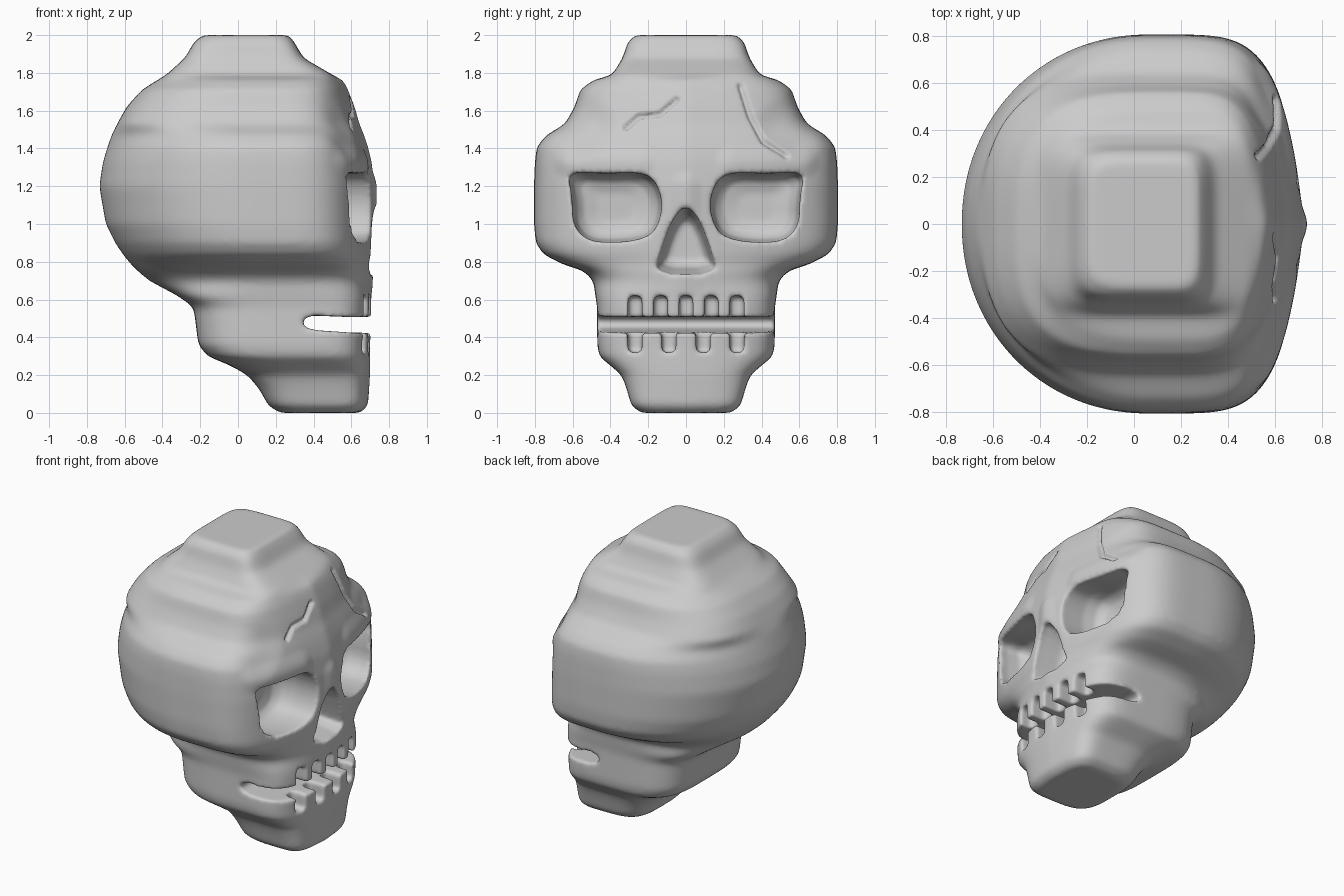
import bpy, bmesh, math
from mathutils import Vector

cube = bpy.data.objects.get("Cube")
if cube:
    bpy.data.objects.remove(cube, do_unlink=True)

shade = (0.6, 0.6, 0.6, 1)
bone = bpy.data.materials.new("bone grey")
bone.use_nodes = True
bone.diffuse_color = shade
bone.node_tree.nodes["Principled BSDF"].inputs["Base Color"].default_value = shade


def loft(name, rings):
    """Closed solid skinned over rings with equal point counts."""
    bm = bmesh.new()
    loops = [[bm.verts.new(point) for point in ring] for ring in rings]
    count = len(loops[0])
    for lower, upper in zip(loops, loops[1:]):
        for i in range(count):
            j = (i + 1) % count
            bm.faces.new((lower[i], lower[j], upper[j], upper[i]))
    bm.faces.new(loops[0][::-1])
    bm.faces.new(loops[-1])
    bmesh.ops.recalc_face_normals(bm, faces=bm.faces[:])
    mesh = bpy.data.meshes.new(name)
    bm.to_mesh(mesh)
    bm.free()
    obj = bpy.data.objects.new(name, mesh)
    bpy.context.collection.objects.link(obj)
    return obj


def character(height):
    """Face squareness, back squareness and how far the face bows back at its sides."""
    if height < 0.66:
        return 4.5, 4, 0.1
    if height < 0.77:
        return 4.5, 2.3, 0.15
    if height < 1.5:
        return 5, 2.05, 0.22
    if height < 1.77:
        return 5, 3, 0.2
    return 6, 6, 0


def outline(height, back, front, half_width, count=96):
    """Horizontal rounded outline of the skull at one height."""
    face_power, back_power, bow = character(height)
    centre = (back + front) / 2 + 0.06
    points = []
    for i in range(count):
        angle = math.tau * i / count
        c, s = math.cos(angle), math.sin(angle)
        power = face_power if c > 0 else back_power
        across = abs(s) ** (2 / power)
        reach = (front - centre) * (1 - bow * across ** 1.2) if c > 0 else centre - back
        x = centre + math.copysign(abs(c) ** (2 / power), c) * reach
        points.append((x, math.copysign(across, s) * half_width, height))
    return points


def apply_modifier(obj, kind, **settings):
    modifier = obj.modifiers.new(kind.title(), kind)
    for key, value in settings.items():
        setattr(modifier, key, value)
    bpy.context.view_layer.objects.active = obj
    bpy.ops.object.modifier_apply(modifier=modifier.name)


def cut(obj, cutter):
    cutter.hide_render = True
    apply_modifier(obj, "BOOLEAN", operation="DIFFERENCE", solver="MANIFOLD", object=cutter)
    bpy.data.objects.remove(cutter, do_unlink=True)


def round_corners(rim, passes=2):
    """Corner cutting of a closed outline."""
    for step in range(passes):
        softer = []
        for (ay, az), (by, bz) in zip(rim, rim[1:] + rim[:1]):
            softer.append((ay * 0.75 + by * 0.25, az * 0.75 + bz * 0.25))
            softer.append((ay * 0.25 + by * 0.75, az * 0.25 + bz * 0.75))
        rim = softer
    return rim


def opening(name, rim, profile):
    """Face opening whose outline is scaled along a depth profile."""
    centre_y = sum(y for y, z in rim) / len(rim)
    centre_z = sum(z for y, z in rim) / len(rim)
    rings = []
    for x, scale in profile:
        rings.append([(x, centre_y + (y - centre_y) * scale, centre_z + (z - centre_z) * scale)
                      for y, z in rim])
    return loft(name, rings)


def tooth_gap(centre, bottom, top, half_width=0.036):
    left, right = centre - half_width, centre + half_width
    rings = [[(x, left, bottom), (x, right, bottom), (x, right, top), (x, left, top)]
             for x in (0.58, 1)]
    return loft("tooth_gap", rings)


# Stepped skull: height, back, front, half width
levels = [
    (0, .22, .65, .24), (.04, .16, .69, .29), (.13, .11, .695, .315), (.2, .05, .7, .34),
    (.25, -.04, .7, .4), (.3, -.16, .7, .46), (.36, -.21, .7, .47), (.56, -.235, .71, .47),
    (.62, -.32, .71, .48), (.7, -.47, .715, .49), (.75, -.53, .72, .54),
    (.79, -.57, .72, .66), (.84, -.61, .725, .755), (.9, -.65, .725, .795), (1, -.7, .725, .805),
    (1.2, -.735, .725, .805), (1.33, -.715, .71, .8), (1.41, -.69, .69, .79),
    (1.47, -.67, .67, .74), (1.53, -.64, .645, .64), (1.62, -.59, .62, .59),
    (1.71, -.51, .585, .56), (1.76, -.43, .56, .495), (1.79, -.38, .5, .39),
    (1.88, -.28, .345, .335), (1.96, -.235, .3, .31), (2, -.19, .27, .27),
]
skull = loft("skull", [outline(*level) for level in levels])
apply_modifier(skull, "REMESH", mode="VOXEL", voxel_size=0.018)
apply_modifier(skull, "SMOOTH", factor=0.5, iterations=8)

# Eye sockets
eye_rim = [(.12, 1.1), (.16, .96), (.25, .915), (.4, .9), (.53, .915), (.6, 1),
           (.6, 1.14), (.63, 1.28), (.44, 1.265), (.24, 1.275), (.16, 1.23)]
bowl = [(1, 1), (0.53, 1), (0.44, 0.92), (0.4, 0.75), (0.38, 0.4)]
for side in (-1, 1):
    rim = round_corners([(side * y, z) for y, z in eye_rim])
    cut(skull, opening("eye_socket", rim, bowl))

# Nose opening
half_nose = [(.075, 1.02), (.14, .84), (.165, .735)]
nose_rim = [(-y, z) for y, z in reversed(half_nose)] + [(0, 1.11)] + half_nose
cut(skull, opening("nose_opening", round_corners(nose_rim, 1),
                   [(1, 1), (0.68, 1), (0.54, 0.8), (0.5, 0.6)]))

# Mouth slot
slot = [(.34, .48), (.36, .45), (.42, .437), (.6, .425), (1, .42),
        (1, .51), (.6, .507), (.4, .515), (.36, .505)]
cut(skull, loft("mouth_slot", [[(x, y, z) for x, z in slot] for y in (-1, 1)]))

# Gaps between the teeth
for index in range(-2, 3):
    cut(skull, tooth_gap(index * 0.135, 0.47, 0.62))
for index in (-1.5, -0.5, 0.5, 1.5):
    cut(skull, tooth_gap(index * 0.18, 0.32, 0.47))

apply_modifier(skull, "REMESH", mode="VOXEL", voxel_size=0.0125)
apply_modifier(skull, "SMOOTH", factor=0.5, iterations=6)

# Sculpted cracks, nose bridge, brow ridges and temple hollows: path, radius, height
strokes = [
    ([(-.32, 1.51), (-.25, 1.57), (-.14, 1.58), (-.05, 1.66)], .02, -.025),
    ([(.29, 1.73), (.34, 1.57), (.41, 1.44), (.53, 1.36)], .022, -.025),
    ([(0, 1.08), (0, 1.2)], .09, .012),
]
for side in (-1, 1):
    strokes.append(([(side * .25, 1.33), (side * .62, 1.33)], .1, .014))
    strokes.append(([(side * .5, 1.52), (side * .58, 1.45)], .15, -.02))


def distance(point, start, end):
    along = end - start
    t = max(0, min(1, (point - start).dot(along) / along.length_squared))
    return (point - start - along * t).length


strokes = [([Vector(point) for point in path], radius, height) for path, radius, height in strokes]
normals = [vertex.normal.copy() for vertex in skull.data.vertices]
for vertex, normal in zip(skull.data.vertices, normals):
    if normal.x < 0 or vertex.co.x < 0.2 or vertex.co.z < 1:
        continue
    point = Vector((vertex.co.y, vertex.co.z))
    for path, radius, height in strokes:
        gap = min(distance(point, start, end) for start, end in zip(path, path[1:]))
        if gap < radius:
            vertex.co += normal * normal.x * height * (1 - (gap / radius) ** 2) ** 2

# Smooth bone surface
skull.data.materials.append(bone)
skull.data.shade_smooth()
